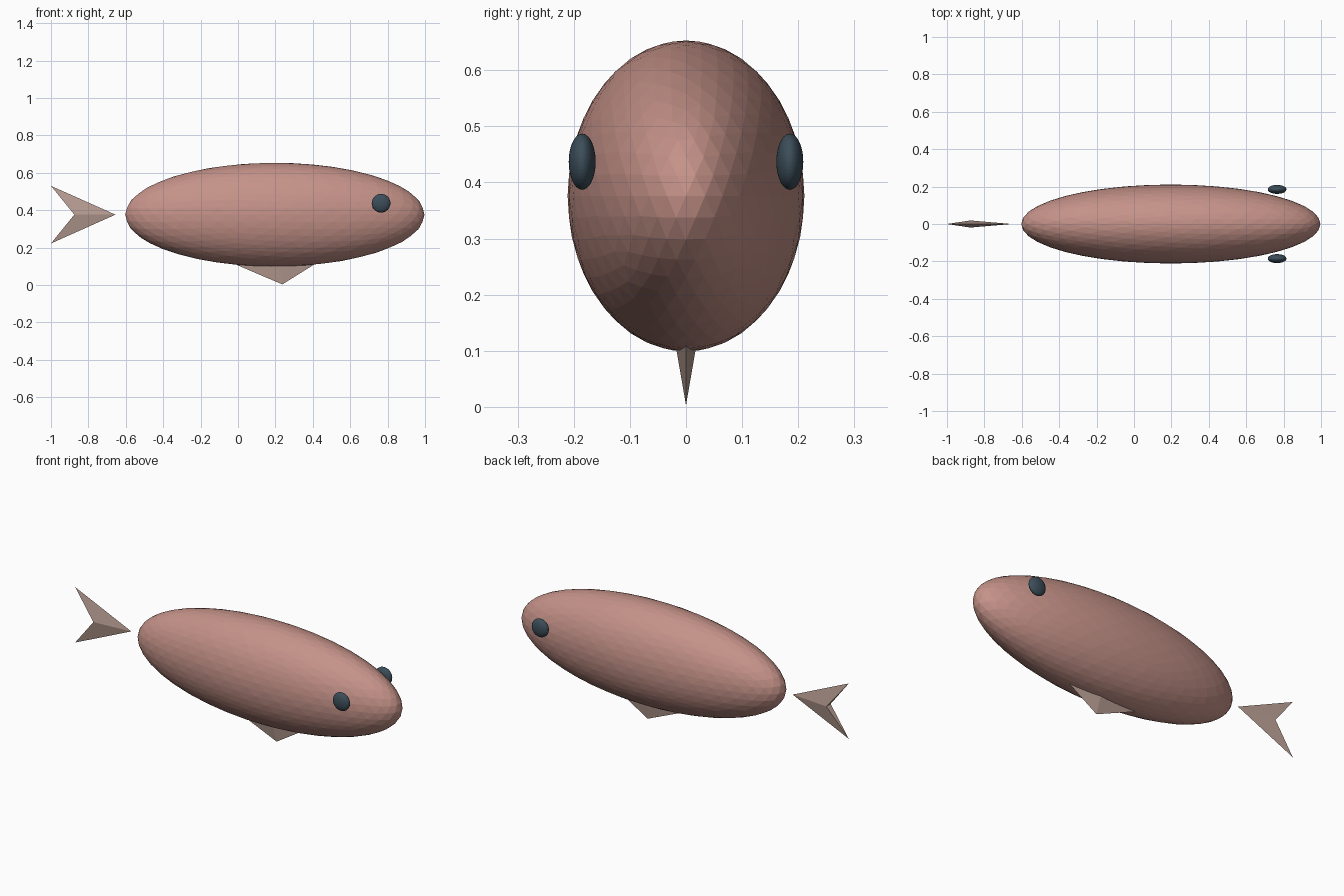
import bpy
import bmesh
from mathutils import Matrix, Vector

cube = bpy.data.objects.get("Cube")
if cube:
    bpy.data.objects.remove(cube, do_unlink=True)


def material(name, rgb):
    m = bpy.data.materials.new(name)
    m.use_nodes = True
    m.diffuse_color = (*rgb, 1)
    m.node_tree.nodes["Principled BSDF"].inputs["Base Color"].default_value = (*rgb, 1)
    return m


def finish(name, bm, mat):
    bmesh.ops.recalc_face_normals(bm, faces=bm.faces)
    mesh = bpy.data.meshes.new(name)
    bm.to_mesh(mesh)
    bm.free()
    mesh.materials.append(mat)
    obj = bpy.data.objects.new(name, mesh)
    bpy.context.collection.objects.link(obj)
    return obj


def ellipsoid(name, center, radii, mat, detail):
    bm = bmesh.new()
    place = Matrix.Translation(center) @ Matrix.Diagonal((*radii, 1))
    bmesh.ops.create_icosphere(bm, subdivisions=detail, radius=1, matrix=place)
    return finish(name, bm, mat)


def fin(name, tip, ends, middle, half_width, mat):
    """Thin fin: a tip and two ends joined over a thick middle on both sides."""
    bm = bmesh.new()
    point = lambda x, z, y=0: bm.verts.new(Vector((x, y, z)))
    t, a, b = point(*tip), point(*ends[0]), point(*ends[1])
    left, right = point(*middle, half_width), point(*middle, -half_width)
    for end in (a, b):
        bm.faces.new((t, end, left))
        bm.faces.new((t, end, right))
        bm.faces.new((end, left, right))
    return finish(name, bm, mat)


skin = material("dusty pink skin", (0.56, 0.29, 0.25))
fin_tan = material("pale fin", (0.48, 0.34, 0.29))
eye_blue = material("dark slate eye", (0.045, 0.075, 0.10))

# Faceted body
ellipsoid("body", (0.197, 0, 0.376), (0.8, 0.211, 0.277), skin, 4)

# Flattened eyes, slightly proud of the head
for side, y in (("left", 1), ("right", -1)):
    ellipsoid(side + "_eye", (0.765, 0.185 * y, 0.437), (0.05, 0.024, 0.05), eye_blue, 4)

# Forked tail and belly fin
fin("tail_fin", (-0.655, 0.376), ((-1, 0.53), (-1, 0.222)), (-0.875, 0.376), 0.019, fin_tan)
fin("belly_fin", (0.237, 0.003), ((-0.06, 0.13), (0.44, 0.13)), (0.22, 0.13), 0.022, fin_tan)
